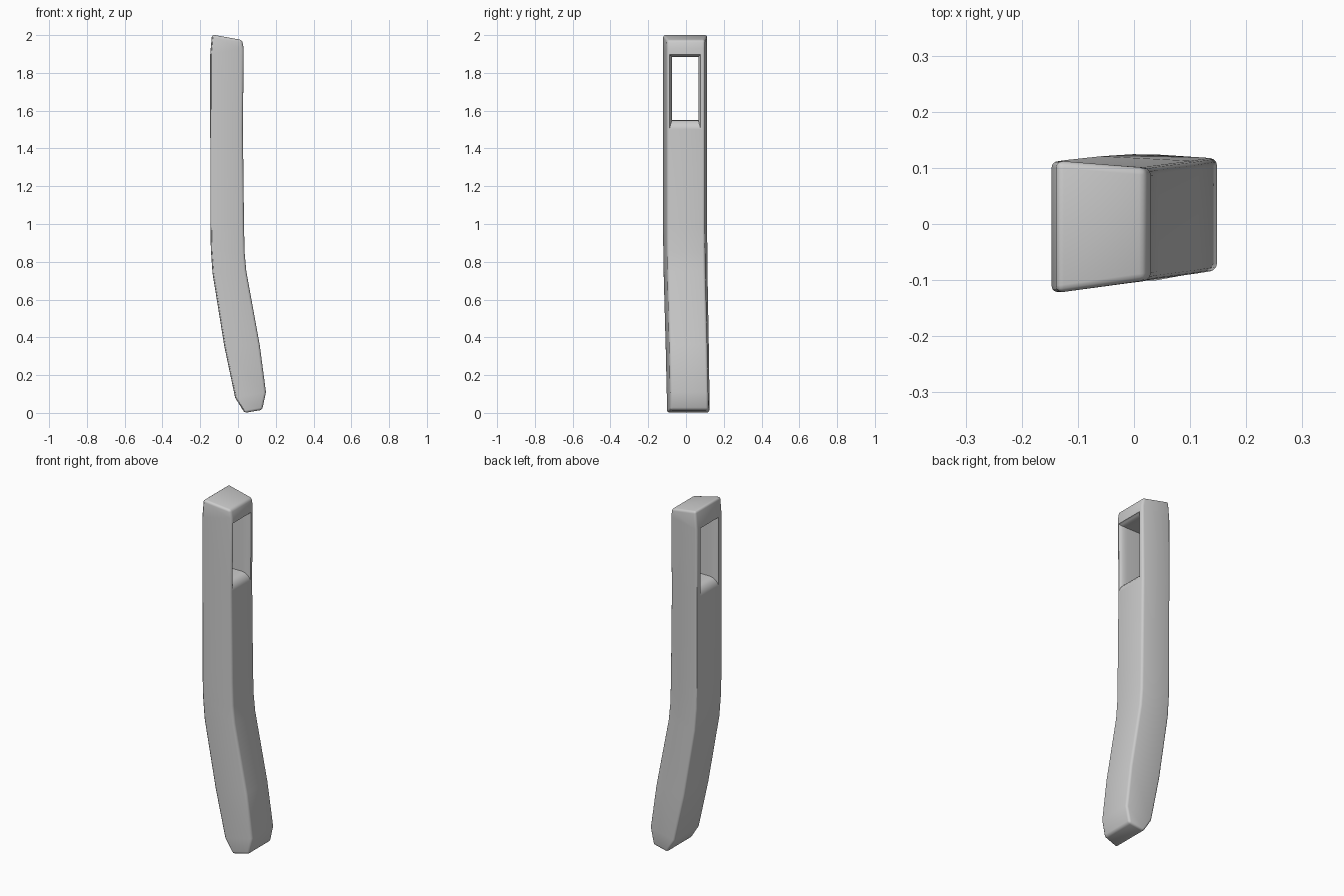
import bpy, bmesh, math

if "Cube" in bpy.data.objects:
    bpy.data.objects.remove(bpy.data.objects["Cube"])


def loft(name, rings):
    """Closed solid skinned through equal-length rings of points."""
    bm = bmesh.new()
    loops = [[bm.verts.new(p) for p in ring] for ring in rings]
    n = len(loops[0])
    for a, b in zip(loops, loops[1:]):
        for i in range(n):
            j = (i + 1) % n
            bm.faces.new((a[i], a[j], b[j], b[i]))
    bm.faces.new(loops[0])
    bm.faces.new(loops[-1])
    bmesh.ops.recalc_face_normals(bm, faces=bm.faces)
    me = bpy.data.meshes.new(name)
    bm.to_mesh(me)
    bm.free()
    ob = bpy.data.objects.new(name, me)
    bpy.context.collection.objects.link(ob)
    return ob


# Curved post: left and right silhouette points (x, z), plus sideways drift 0..1
profile = [
    ((-0.138, 2.003), (0.022, 1.974), 0.0),
    ((-0.147, 1.90), (0.030, 1.93), 0.0),
    ((-0.147, 1.50), (0.026, 1.50), 0.0),
    ((-0.146, 1.00), (0.032, 0.98), 0.0),
    ((-0.144, 0.87), (0.035, 0.85), 0.05),
    ((-0.135, 0.74), (0.044, 0.75), 0.15),
    ((-0.072, 0.35), (0.115, 0.36), 0.70),
    ((-0.015, 0.08), (0.148, 0.11), 1.0),
    ((0.035, 0.0), (0.128, 0.016), 1.0),
]
rings = []
for (lx, lz), (rx, rz), t in profile:
    cl, cr, hl, hr = -0.005 + 0.016 * t, 0.017 * t, 0.118 - 0.004 * t, 0.1
    rings.append([(lx, cl - hl, lz), (rx, cr - hr, rz),
                  (rx, cr + hr, rz), (lx, cl + hl, lz)])
post = loft("slotted_post", rings)

# Slot cutter, flared at both mouths with a deeper scoop along the lower lip
flare = [(-0.03, 1.6), (0.0, 1.0), (0.006, 0.6), (0.018, 0.26), (0.032, 0.07), (0.048, 0.0)]
stations = [(-0.147 + d, f) for d, f in flare] + [(0.027 - d, f) for d, f in reversed(flare)]
cuts = []
for x, f in stations:
    y0, y1 = -0.075 - 0.012 * f, 0.065 + 0.012 * f
    z0, z1 = 1.55 - 0.045 * f, 1.885 + 0.012 * f
    cuts.append([(x, y0, z0), (x, y1, z0), (x, y1, z1), (x, y0, z1)])
cutter = loft("slot_cutter", cuts)
cutter.hide_render = True
cutter.hide_set(True)

# Soft outer edges, then the through slot
bevel = post.modifiers.new("soft_edges", 'BEVEL')
bevel.width = 0.013
bevel.segments = 3
bevel.limit_method = 'ANGLE'
bevel.angle_limit = math.radians(35)
cut = post.modifiers.new("slot", 'BOOLEAN')
cut.operation = 'DIFFERENCE'
cut.object = cutter
cut.solver = 'EXACT'

bpy.ops.object.select_all(action='DESELECT')
bpy.context.view_layer.objects.active = post
post.select_set(True)
for m in ("soft_edges", "slot"):
    bpy.ops.object.modifier_apply(modifier=m)
bpy.data.objects.remove(cutter)
bpy.ops.object.shade_smooth_by_angle(angle=math.radians(32))
